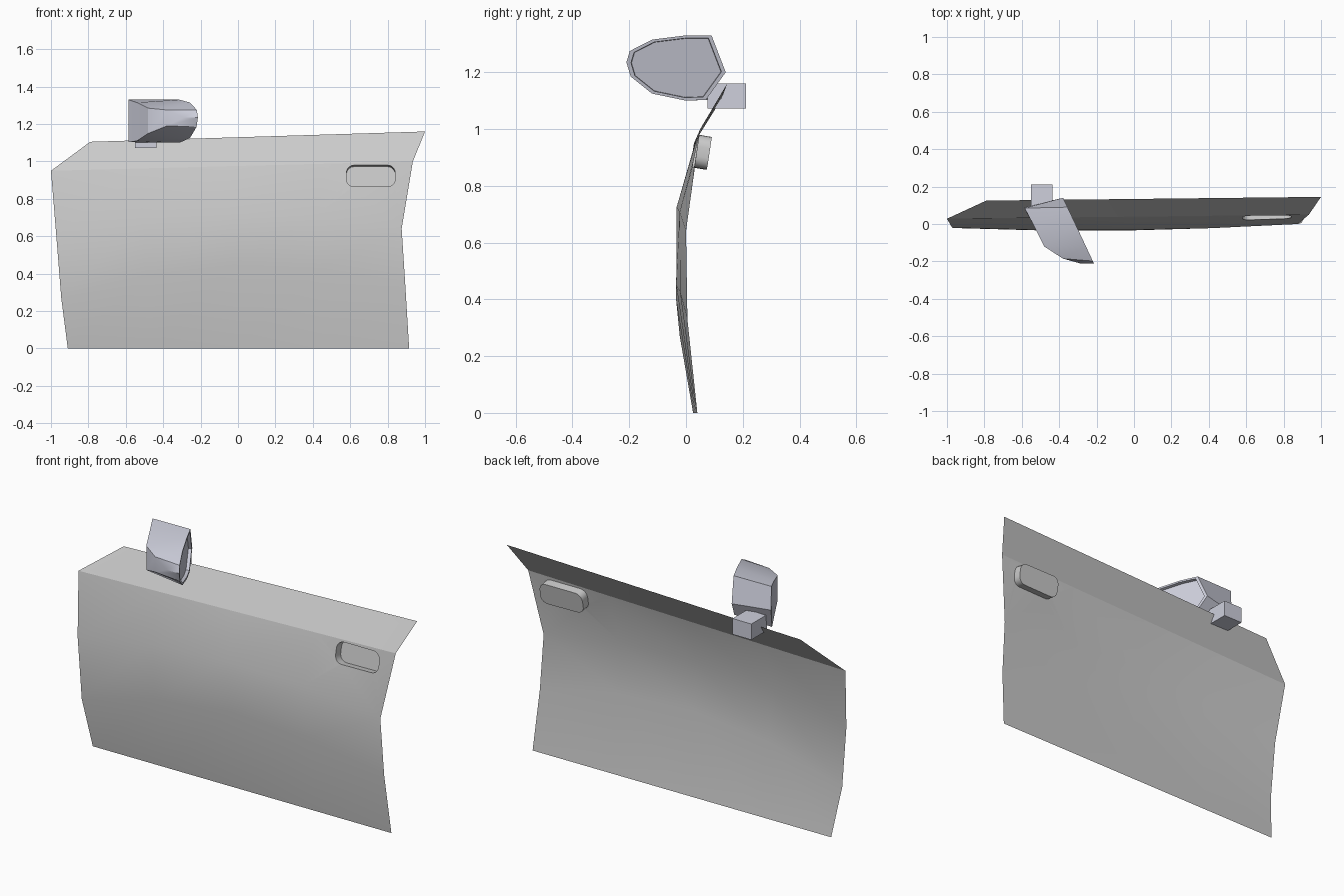
import bpy, bmesh, math
from mathutils import Vector

if "Cube" in bpy.data.objects:
    bpy.data.objects.remove(bpy.data.objects["Cube"])


def finish(bm, name, angle, color=None, recalc=True):
    if recalc:
        bmesh.ops.recalc_face_normals(bm, faces=bm.faces)
    me = bpy.data.meshes.new(name)
    bm.to_mesh(me)
    bm.free()
    ob = bpy.data.objects.new(name, me)
    bpy.context.collection.objects.link(ob)
    bpy.ops.object.select_all(action='DESELECT')
    ob.select_set(True)
    bpy.context.view_layer.objects.active = ob
    bpy.ops.object.shade_smooth_by_angle(angle=math.radians(angle))
    if color:
        mat = bpy.data.materials.get("mirror_paint") or bpy.data.materials.new("mirror_paint")
        mat.diffuse_color = color
        mat.use_nodes = True
        mat.node_tree.nodes["Principled BSDF"].inputs["Base Color"].default_value = mat.diffuse_color
        me.materials.append(mat)
    return ob


# door skin: rows run from the left edge to the right edge, bulging in the middle
# (left point, right point, middle offset in y, middle offset in z)
rows = [((-0.91, 0.025, 0), (0.915, 0.04, 0), 0, 0),
        ((-0.945, -0.022, 0.27), (0.895, 0.005, 0.33), -0.026, 0.15),
        ((-0.972, -0.02, 0.61), (0.875, 0.0, 0.64), -0.023, 0.1),
        ((-1.0, 0.028, 0.95), (0.935, 0.05, 1.0), 0, 0),
        ((-0.79, 0.125, 1.105), (1.0, 0.145, 1.16), 0, 0)]
COLS = 4


def skin(row, t):
    a, b, dy, dz = row
    k = 4 * t * (1 - t)
    return Vector(a).lerp(Vector(b), t) + Vector((0, dy * k, dz * k))


bm = bmesh.new()
grid = [[bm.verts.new(skin(r, c / COLS)) for c in range(COLS + 1)] for r in rows]
for r in range(len(rows) - 1):
    for c in range(COLS):
        if (r, c) != (2, COLS - 1):
            bm.faces.new((grid[r][c], grid[r][c + 1], grid[r + 1][c + 1], grid[r + 1][c]))

# cell that holds the handle opening
p00, p10, p11, p01 = cell = [grid[2][3], grid[2][4], grid[3][4], grid[3][3]]


def cell_point(x, z):
    t = s = 0.5
    for _ in range(20):
        lo, hi = p00.co.lerp(p10.co, t), p01.co.lerp(p11.co, t)
        s = (z - lo.z) / (hi.z - lo.z)
        l, r = p00.co.lerp(p01.co, s), p10.co.lerp(p11.co, s)
        t = (x - l.x) / (r.x - l.x)
    return Vector((x, l.lerp(r, t).y, z))


def rounded(x0, x1, z0, z1, rad, n=5):
    pts = []
    for q, (cx, cz) in enumerate([(x1 - rad, z1 - rad), (x0 + rad, z1 - rad),
                                  (x0 + rad, z0 + rad), (x1 - rad, z0 + rad)]):
        for i in range(n + 1):
            a = math.pi / 2 * (q + i / n)
            pts.append(cell_point(cx + rad * math.cos(a), cz + rad * math.sin(a)))
    return pts


rim = rounded(0.58, 0.84, 0.865, 0.98, 0.04)
hole = [bm.verts.new(p) for p in rim]
edges = [bm.edges.new((hole[i - 1], hole[i])) for i in range(len(hole))]
for i in range(4):
    a, b = cell[i - 1], cell[i]
    edges.append(bm.edges.get((a, b)) or bm.edges.new((a, b)))
bmesh.ops.triangle_fill(bm, edges=edges, use_beauty=True, normal=(0, -1, 0))
bmesh.ops.recalc_face_normals(bm, faces=bm.faces)
bm.faces.ensure_lookup_table()
if bm.faces[0].normal.y > 0:
    bmesh.ops.reverse_faces(bm, faces=bm.faces)
finish(bm, "door_skin", 15, recalc=False)

# handle pocket behind the opening
bm = bmesh.new()
front = [bm.verts.new(p) for p in rim]
back = [bm.verts.new(p + Vector((0, 0.045, -0.008))) for p in rim]
for i in range(len(rim)):
    bm.faces.new((front[i - 1], front[i], back[i], back[i - 1]))
cap = bm.faces.new(back)
bmesh.ops.recalc_face_normals(bm, faces=bm.faces)
if cap.normal.y > 0:
    bmesh.ops.reverse_faces(bm, faces=bm.faces)
finish(bm, "handle_pocket", 30, recalc=False)

# mirror housing: slanted rim (y, z) joined to a curved front (x, y, z)
PAINT = (0.62, 0.63, 0.72, 1)
rim_yz = [(-0.21, 1.235), (-0.198, 1.275), (-0.12, 1.315), (0, 1.33), (0.09, 1.33),
          (0.14, 1.2), (0.07, 1.103), (0, 1.1), (-0.12, 1.125), (-0.195, 1.185)]
nose = [(-0.29, -0.21, 1.235), (-0.38, -0.185, 1.275), (-0.48, -0.12, 1.285),
        (-0.54, 0.0, 1.315), (-0.585, 0.085, 1.33), (-0.585, 0.09, 1.2),
        (-0.585, 0.08, 1.103), (-0.54, 0.0, 1.11), (-0.48, -0.12, 1.15),
        (-0.38, -0.185, 1.19)]


def rim_loop(bm, scale, depth):
    loop = []
    for y, z in rim_yz:
        y, z = -0.03 + (y + 0.03) * scale, 1.22 + (z - 1.22) * scale
        loop.append(bm.verts.new((-0.38 + (0.142 - y) * 0.47 - depth, y, z)))
    return loop


bm = bmesh.new()
loops = [[bm.verts.new(p) for p in nose], rim_loop(bm, 1, 0),
         rim_loop(bm, 0.91, 0), rim_loop(bm, 0.9, 0.02)]
for a, b in zip(loops, loops[1:]):
    for i in range(10):
        bm.faces.new((a[i - 1], a[i], b[i], b[i - 1]))
bm.faces.new(loops[-1])
n = loops[0]
bm.faces.new((n[0], n[1], n[9]))
for i in range(1, 4):
    bm.faces.new((n[i], n[i + 1], n[9 - i], n[10 - i]))
bm.faces.new((n[4], n[5], n[6]))
finish(bm, "mirror_housing", 25, PAINT)

# mirror mount block
bm = bmesh.new()
bmesh.ops.create_cube(bm, size=1)
for v in bm.verts:
    v.co = Vector((v.co.x * 0.115 - 0.4925, v.co.y * 0.137 + 0.1435, v.co.z * 0.088 + 1.116))
finish(bm, "mirror_mount", 30, PAINT)
